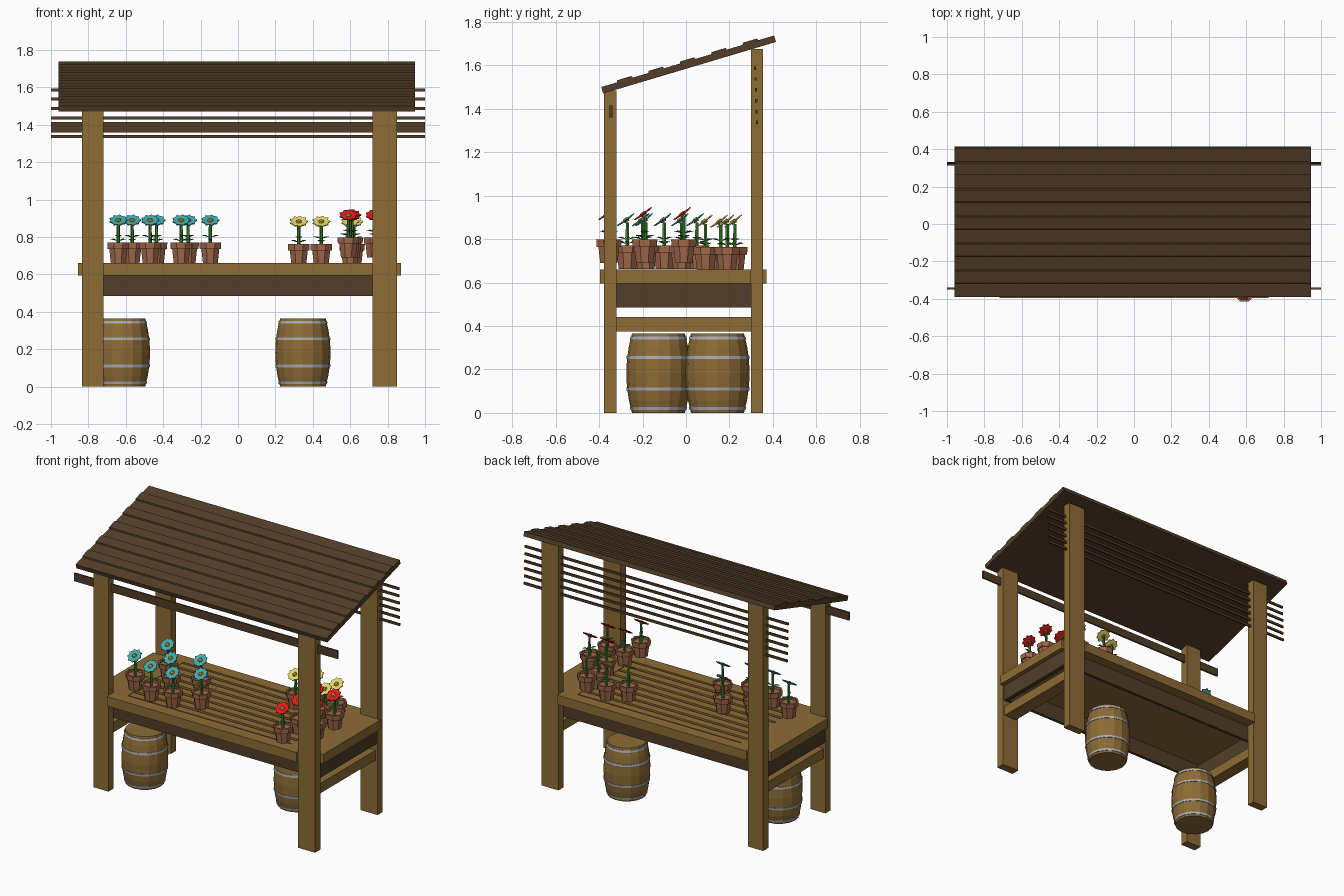
import bpy, bmesh, math
from mathutils import Matrix, Vector

if "Cube" in bpy.data.objects:
    bpy.data.objects.remove(bpy.data.objects["Cube"])


def mat(name, r, g, b):
    m = bpy.data.materials.new(name)
    m.diffuse_color = (r, g, b, 1)
    m.use_nodes = True
    m.node_tree.nodes["Principled BSDF"].inputs["Base Color"].default_value = m.diffuse_color
    return m


WOOD = mat("wood", .27, .15, .036)
DARK = mat("dark_wood", .085, .048, .021)
CLAY = mat("clay", .36, .14, .07)
GREEN = mat("leaf_green", .05, .25, .03)
STEEL = mat("steel", .4, .42, .46)
TEAL = mat("teal_petal", .05, .40, .42)
RED = mat("red_petal", .75, .01, .01)
YELLOW = mat("yellow_petal", .75, .68, .14)
GOLD = mat("flower_centre", .5, .25, .03)


def finish(name, bm, mats):
    bmesh.ops.recalc_face_normals(bm, faces=bm.faces)
    me = bpy.data.meshes.new(name)
    bm.to_mesh(me)
    bm.free()
    for m in mats:
        me.materials.append(m)
    ob = bpy.data.objects.new(name, me)
    bpy.context.collection.objects.link(ob)
    return ob


def add_box(bm, x0, x1, y0, y1, z0, z1):
    m = Matrix.Translation(((x0 + x1) / 2, (y0 + y1) / 2, (z0 + z1) / 2))
    m = m @ Matrix.Diagonal((x1 - x0, y1 - y0, z1 - z0, 1))
    bmesh.ops.create_cube(bm, size=1, matrix=m)


def boxes(name, material, *dims):
    bm = bmesh.new()
    for d in dims:
        add_box(bm, *d)
    return finish(name, bm, [material])


def add_lathe(bm, profile, n, index=0, turn=0.0):
    """Revolve (radius, z) points about z and cap both ends."""
    rings = []
    for r, z in profile:
        rings.append([bm.verts.new((r * math.cos(turn + 2 * math.pi * i / n),
                                    r * math.sin(turn + 2 * math.pi * i / n), z)) for i in range(n)])
    faces = [bm.faces.new(rings[0]), bm.faces.new(rings[-1])]
    for a, b in zip(rings, rings[1:]):
        for i in range(n):
            j = (i + 1) % n
            faces.append(bm.faces.new((a[i], a[j], b[j], b[i])))
    for f in faces:
        f.material_index = index


# Posts: short at the front, tall at the back
for side, x0, x1 in (("left", -.835, -.72), ("right", .72, .85)):
    boxes("front_post_" + side, WOOD, (x0, x1, -.377, -.32, 0, 1.485))
    boxes("back_post_" + side, WOOD, (x0, x1, .30, .355, 0, 1.675))

# Roof: stepped plank profile, tilted and extruded along x
ang = math.atan2(.237, .795)
N, L, T, BUMP = 11, .83, .031, .009
pts = [(0, 0)]
for i in range(N):
    h = BUMP if i % 2 else 0
    ins = .004 if i % 2 else 0
    pts += [(L * i / N + ins, h), (L * (i + 1) / N - ins, h)]
pts = pts[1:] + [(L, -T), (0, -T)]
bm = bmesh.new()
vs = [bm.verts.new((-.96, -.39 + u * math.cos(ang) - w * math.sin(ang),
                    1.5 + u * math.sin(ang) + w * math.cos(ang))) for u, w in pts]
face = bm.faces.new(vs)
ext = bmesh.ops.extrude_face_region(bm, geom=[face])
bmesh.ops.translate(bm, vec=(1.905, 0, 0),
                    verts=[v for v in ext["geom"] if isinstance(v, bmesh.types.BMVert)])
finish("plank_roof", bm, [DARK])

# Hanging rails: six thin ones at the back, one board at the front
boxes("back_slats", DARK, *[(-1, 1, .313 + .0018 * i, .323 + .0018 * i,
                             1.579 - .05 * i, 1.595 - .05 * i) for i in range(6)])
boxes("front_hanging_board", DARK, (-1, 1, -.351, -.339, 1.36, 1.415))

# Table: end boards and long rails between the posts
boxes("table_ends", WOOD, (-.855, -.62, -.32, .30, .595, .66), (.62, .872, -.32, .30, .595, .66))
boxes("table_rails", WOOD, (-.72, .72, -.395, -.31, .595, .66), (-.72, .72, .29, .37, .595, .66))
boxes("table_bed", DARK, (-.62, .62, -.31, .29, .605, .64))
boxes("table_underside", WOOD, (-.62, .62, -.31, .29, .595, .605))
pitch = .60 / 8
boxes("table_slats", WOOD, *[(-.62, .62, -.31 + pitch * i + .011, -.31 + pitch * (i + 1) - .011,
                              .635, .657) for i in range(8)])

# Apron boards below the table (open underneath) and the low end rails
boxes("apron", DARK, (-.80, .81, -.32, -.30, .485, .595), (-.80, .81, .28, .30, .485, .595),
      (-.83, -.80, -.32, .30, .485, .595), (.81, .84, -.32, .30, .485, .595))
boxes("end_rails", WOOD, (-.82, -.735, -.32, .30, .374, .442), (.74, .835, -.32, .30, .374, .442))


# Barrels with steel hoops
def barrel_radius(z):
    return .148 - .026 * ((z - .1825) / .1825) ** 2


def barrel(name, x, y):
    bm = bmesh.new()
    zs = [0, .06, .12, .1825, .245, .305, .365]
    prof = [(barrel_radius(z), z) for z in zs]
    add_lathe(bm, prof, 16)
    for z in (.02, .11, .255, .345):
        a, b = z - .007, z + .007
        add_lathe(bm, [(barrel_radius(a) + .003, a), (barrel_radius(b) + .003, b)], 16, 1)
    finish(name, bm, [WOOD, STEEL]).location = (x, y, 0)


barrel("barrel_left", -.618, -.127)
barrel("barrel_right", .347, .145)


# Potted flower: clay pot, stem, leaves and a tilted head
def potted_flower(name, x, y, z, petal, turn):
    bm = bmesh.new()
    pot = [(.043, 0), (.052, .074), (.061, .074), (.063, .108), (.052, .108), (.051, .092)]
    add_lathe(bm, pot, 8, 0, math.pi / 8)
    add_lathe(bm, [(.010, .09), (.008, .215)], 6, 1)
    for k in range(4):
        a = turn + k * math.pi / 2
        d, s = Vector((math.cos(a), math.sin(a), 0)), Vector((-math.sin(a), math.cos(a), 0))
        h = .115 + .02 * (k % 2)
        up = Vector((0, 0, 1))
        leaf = [up * h, d * .025 + s * .009 + up * (h + .014),
                d * .048 + up * (h + .012), d * .025 - s * .009 + up * (h + .014)]
        f = bm.faces.new([bm.verts.new(p) for p in leaf])
        f.material_index = 1
    # head: ring of petals plus a domed centre
    tilt = Matrix.Translation((0, -.004, .222)) @ Matrix.Rotation(math.radians(36), 4, 'X')
    start = len(bm.verts)
    for k in range(9):
        r = Matrix.Rotation(2 * math.pi * k / 9, 3, 'Z')
        top = [(.008, -.004), (.036, -.015), (.049, 0), (.036, .015), (.008, .004)]
        hi = [bm.verts.new(r @ Vector((u, v, .005 + .1 * u))) for u, v in top]
        lo = [bm.verts.new(r @ Vector((u, v, -.001 + .1 * u))) for u, v in top]
        fs = [bm.faces.new(hi), bm.faces.new(lo[::-1])]
        fs += [bm.faces.new((hi[i], lo[i], lo[(i + 1) % 5], hi[(i + 1) % 5])) for i in range(5)]
        for f in fs:
            f.material_index = 2
    add_lathe(bm, [(.012, -.006), (.016, .008), (.010, .014)], 8, 3)
    bm.verts.ensure_lookup_table()
    bmesh.ops.transform(bm, matrix=tilt, verts=bm.verts[start:])
    finish(name, bm, [CLAY, GREEN, petal, GOLD]).location = (x, y, z)


groups = {
    "teal": (TEAL, .662, [(-.64, -.20), (-.566, .05), (-.47, -.27), (-.436, -.10),
                          (-.304, -.27), (-.267, -.02), (-.148, -.185)]),
    "yellow": (YELLOW, .655, [(.325, .16), (.445, .225), (.62, .19), (.60, .09)]),
    "red": (RED, .69, [(.59, -.355), (.60, -.19), (.73, -.19), (.74, -.01), (.61, -.01)]),
}
for colour, (petal, z, spots) in groups.items():
    for i, (x, y) in enumerate(spots):
        potted_flower(f"{colour}_flower_{i + 1}", x, y, z, petal, .4 + i * .7)
